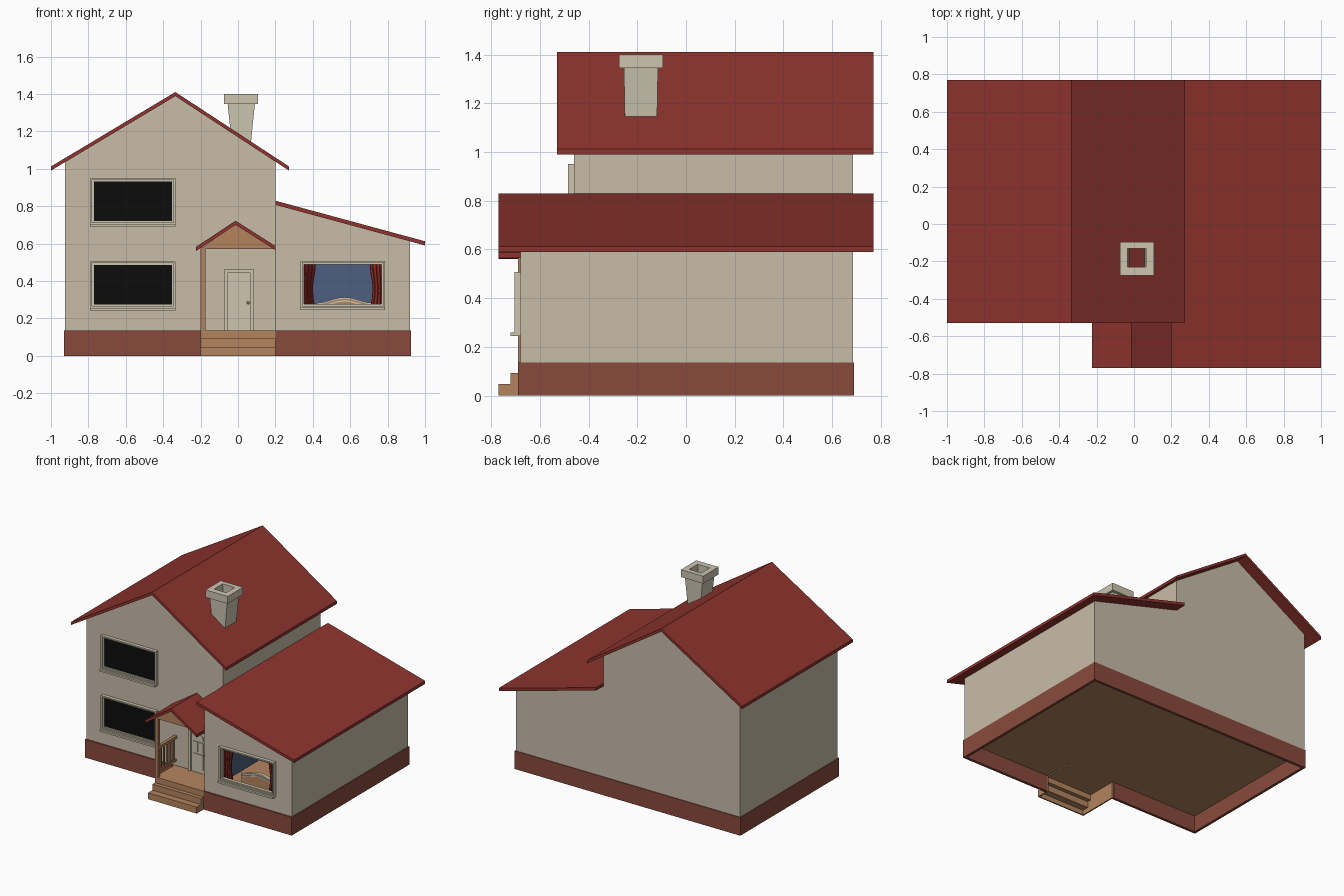
import bpy, bmesh, math

if "Cube" in bpy.data.objects:
    bpy.data.objects.remove(bpy.data.objects["Cube"])


def material(name, r, g, b):
    m = bpy.data.materials.new(name)
    lin = [((c / 255 + 0.055) / 1.055) ** 2.4 if c > 10 else c / 255 / 12.92 for c in (r, g, b)]
    m.diffuse_color = (*lin, 1)
    m.use_nodes = True
    m.node_tree.nodes["Principled BSDF"].inputs["Base Color"].default_value = m.diffuse_color
    return m


WALL = material("beige_wall", 200, 188, 168)
TRIM = material("pale_trim", 205, 197, 176)
ROOF = material("roof_red", 142, 52, 46)
BRICK = material("brick_brown", 137, 74, 60)
WOOD = material("wood", 180, 132, 94)
BLACK = material("black_glass", 12, 12, 12)
BLUE = material("room_blue", 78, 95, 128)
RED = material("curtain_red", 142, 44, 36)


def finish(name, bm, mat):
    bmesh.ops.recalc_face_normals(bm, faces=bm.faces)
    me = bpy.data.meshes.new(name)
    bm.to_mesh(me)
    bm.free()
    me.materials.append(mat)
    ob = bpy.data.objects.new(name, me)
    bpy.context.collection.objects.link(ob)
    return ob


def prism(name, pts, a, b, mat, axis='y'):
    """Extrude a 2D outline along an axis from a to b."""
    put = {'x': lambda p, t: (t, p[0], p[1]),
           'y': lambda p, t: (p[0], t, p[1]),
           'z': lambda p, t: (p[0], p[1], t)}[axis]
    bm = bmesh.new()
    lo = [bm.verts.new(put(p, a)) for p in pts]
    hi = [bm.verts.new(put(p, b)) for p in pts]
    bm.faces.new(lo)
    bm.faces.new(hi)
    n = len(pts)
    for i in range(n):
        j = (i + 1) % n
        bm.faces.new((lo[i], lo[j], hi[j], hi[i]))
    return finish(name, bm, mat)


def box(name, x0, x1, y0, y1, z0, z1, mat):
    return prism(name, [(x0, z0), (x1, z0), (x1, z1), (x0, z1)], y0, y1, mat)


def loft(name, loops, mat):
    """Closed skin through rectangular loops (x0, x1, y0, y1, z)."""
    bm = bmesh.new()
    rings = [[bm.verts.new(c) for c in ((x0, y0, z), (x1, y0, z), (x1, y1, z), (x0, y1, z))]
             for x0, x1, y0, y1, z in loops]
    for k, r in enumerate(rings):
        s = rings[(k + 1) % len(rings)]
        for i in range(4):
            j = (i + 1) % 4
            bm.faces.new((r[i], r[j], s[j], s[i]))
    return finish(name, bm, mat)


def slab(name, line, t, y0, y1):
    """Roof sheet: underside line thickened upward."""
    return prism(name, line + [(x, z + t) for x, z in reversed(line)], y0, y1, ROOF)


def cut(ob, cutter):
    m = ob.modifiers.new("cut", 'BOOLEAN')
    m.operation = 'DIFFERENCE'
    m.solver = 'EXACT'
    m.object = cutter
    bpy.context.view_layer.objects.active = ob
    bpy.ops.object.modifier_apply(modifier=m.name)
    bpy.data.objects.remove(cutter)


# brick skirt around the footprint, open below and at the porch
path = [(.2, -.69), (.925, -.69), (.925, .69), (-.93, .69), (-.93, -.47), (-.2, -.47)]
inner = [(.2, -.67), (.905, -.67), (.905, .67), (-.91, .67), (-.91, -.45), (-.2, -.45)]
prism("brick_base", path + inner[::-1], 0, .135, BRICK, 'z')
prism("floor", [(.2, -.68), (.915, -.68), (.915, .68), (-.92, .68), (-.92, -.46), (.2, -.46)],
      .12, .134, WOOD, 'z')

# main block and its roof
prism("main_walls", [(-.925, .134), (.2, .134), (.2, 1.043), (-.335, 1.395), (-.925, 1.04)],
      -.46, .685, WALL)
slab("main_roof", [(-1, .99), (-.335, 1.388), (.273, .99)], .022, -.53, .77)

# side wing: hollow shell with a window opening
wing = prism("wing_walls", [(.2, .134), (.92, .134), (.92, .615), (.2, .813)], -.68, .685, WALL)
cut(wing, prism("room_cutter", [(.215, .1), (.905, .1), (.905, .59), (.215, .78)], -.665, .67, WALL))
cut(wing, box("opening_cutter", .35, .773, -.75, -.6, .267, .492, WALL))
slab("wing_roof", [(.2, .807), (1, .59)], .022, -.77, .77)

# blue room lining
lining = [(.216, .135), (.904, .135), (.904, .589), (.216, .778)]
prism("room_back_wall", lining, .662, .669, BLUE)
box("room_left_wall", .216, .222, -.664, .662, .135, .775, BLUE)
box("room_right_wall", .898, .904, -.664, .662, .135, .588, BLUE)


# windows: frame ring, inner bead and sill
def window(name, x0, x1, z0, z1, y):
    for tag, a, d in (("frame", 0, .025), ("bead", .009, .015)):
        w = .01
        X0, X1, Z0, Z1 = x0 + a, x1 - a, z0 + a + .012, z1 - a
        f = y - d
        box(name + "_%s_left" % tag, X0, X0 + w, f, y + .01, Z0, Z1, TRIM)
        box(name + "_%s_right" % tag, X1 - w, X1, f, y + .01, Z0, Z1, TRIM)
        box(name + "_%s_top" % tag, X0 + w, X1 - w, f, y + .01, Z1 - w, Z1, TRIM)
        box(name + "_%s_bottom" % tag, X0 + w, X1 - w, f, y + .01, Z0, Z0 + w, TRIM)
    box(name + "_sill", x0, x1, y - .04, y, z0, z0 + .013, TRIM)


for nm, z0, z1 in (("upper_window", .69, .95), ("lower_window", .243, .505)):
    window(nm, -.79, -.335, z0, z1, -.46)
    box(nm + "_glass", -.775, -.35, -.467, -.459, z0 + .02, z1 - .015, BLACK)
window("wing_window", .335, .787, .245, .508, -.68)

# curtains: pinched wavy sheets
for nm, xo, s in (("left_curtain", .34, 1), ("right_curtain", .783, -1)):
    bm = bmesh.new()
    rows = []
    for k in range(9):
        v = k / 8
        width = .075 - .014 * math.sin(math.pi * min(1, v * 1.2))
        rows.append([bm.verts.new((xo + s * width * i / 30,
                                   -.645 + .009 * math.sin(i / 30 * 8 * math.pi), .25 + .25 * v))
                     for i in range(31)])
    for a, b in zip(rows, rows[1:]):
        for i in range(30):
            bm.faces.new((a[i], a[i + 1], b[i + 1], b[i]))
    ob = finish(nm, bm, RED)
    m = ob.modifiers.new("thickness", 'SOLIDIFY')
    m.thickness = .003
    for p in ob.data.polygons:
        p.use_smooth = True


# arched wooden board with pale rails behind the wing window
def arch(i):
    return .42 + .3 * i / 20, .275 + .03 * math.sin(math.pi * i / 20) ** 2


prism("bed_board", [(.72, .135), (.42, .135)] + [arch(i) for i in range(21)], -.56, -.545, WOOD)
for nm, dz in (("upper_bed_rail", .004), ("lower_bed_rail", -.012)):
    top = [(arch(i)[0], arch(i)[1] + dz + .004) for i in range(21)]
    prism(nm, top + [(x, z - .008) for x, z in top[::-1]], -.566, -.54, TRIM)

# porch steps: hollow treads with side cheeks
steps = [(-.77, 0), (-.77, .048), (-.72, .048), (-.72, .093), (-.69, .093), (-.69, .136)]
under = [(-.455, .136), (-.455, .12), (-.68, .12), (-.68, .08), (-.71, .08), (-.71, .035),
         (-.76, .035), (-.76, 0)]
prism("porch_steps", steps + under, -.19, .19, WOOD, 'x')
prism("porch_left_cheek", steps + [(-.455, .136), (-.455, 0)], -.2, -.19, WOOD, 'x')
prism("porch_right_cheek", steps + [(-.67, .136), (-.67, 0)], .19, .2, WOOD, 'x')

# porch post, gable, roof and side railing
box("porch_post", -.2, -.175, -.69, -.665, .135, .58, WOOD)
prism("porch_gable", [(-.2, .572), (.2, .572), (-.013, .705)], -.69, -.46, WOOD)
slab("porch_roof", [(-.225, .56), (-.013, .7), (.2, .565)], .022, -.77, -.46)
box("railing_top", -.2, -.178, -.67, -.46, .34, .36, WOOD)
box("railing_bottom", -.196, -.182, -.67, -.46, .17, .185, WOOD)
for k in range(5):
    y = -.635 + k * .036
    box("baluster_%d" % k, -.195, -.183, y - .006, y + .006, .18, .345, WOOD)

# front door: casing, leaf, raised panels and knob
box("door_casing_left", -.075, -.055, -.48, -.455, .135, .46, TRIM)
box("door_casing_right", .065, .085, -.48, -.455, .135, .46, TRIM)
box("door_casing_top", -.055, .065, -.48, -.455, .442, .46, TRIM)
box("door_leaf", -.055, .065, -.469, -.455, .135, .442, TRIM)
box("door_lower_panel", -.037, .045, -.475, -.465, .165, .275, TRIM)
for nm, x0, x1 in (("left", -.037, -.002), ("right", .01, .045)):
    box("door_%s_panel" % nm, x0, x1, -.475, -.465, .29, .365, TRIM)
prism("door_arched_panel", [(-.037, .38), (.045, .38)] +
      [(.004 + .041 * math.cos(math.pi * i / 10), .395 + .03 * math.sin(math.pi * i / 10))
       for i in range(11)], -.475, -.465, TRIM)
bpy.ops.mesh.primitive_uv_sphere_add(segments=10, ring_count=6, radius=.008, location=(.054, -.477, .283))
knob = bpy.context.object
knob.name = "door_knob"
knob.data.materials.append(WOOD)
bpy.ops.object.shade_smooth()

# chimney: hollow tapered stack with a wider cap
loft("chimney", [(-.028, .063, -.25, -.12, 1.08), (-.055, .09, -.255, -.115, 1.345),
                 (-.075, .108, -.275, -.095, 1.345), (-.075, .108, -.275, -.095, 1.4),
                 (-.035, .065, -.23, -.13, 1.4), (-.022, .055, -.23, -.13, 1.08)], TRIM)
